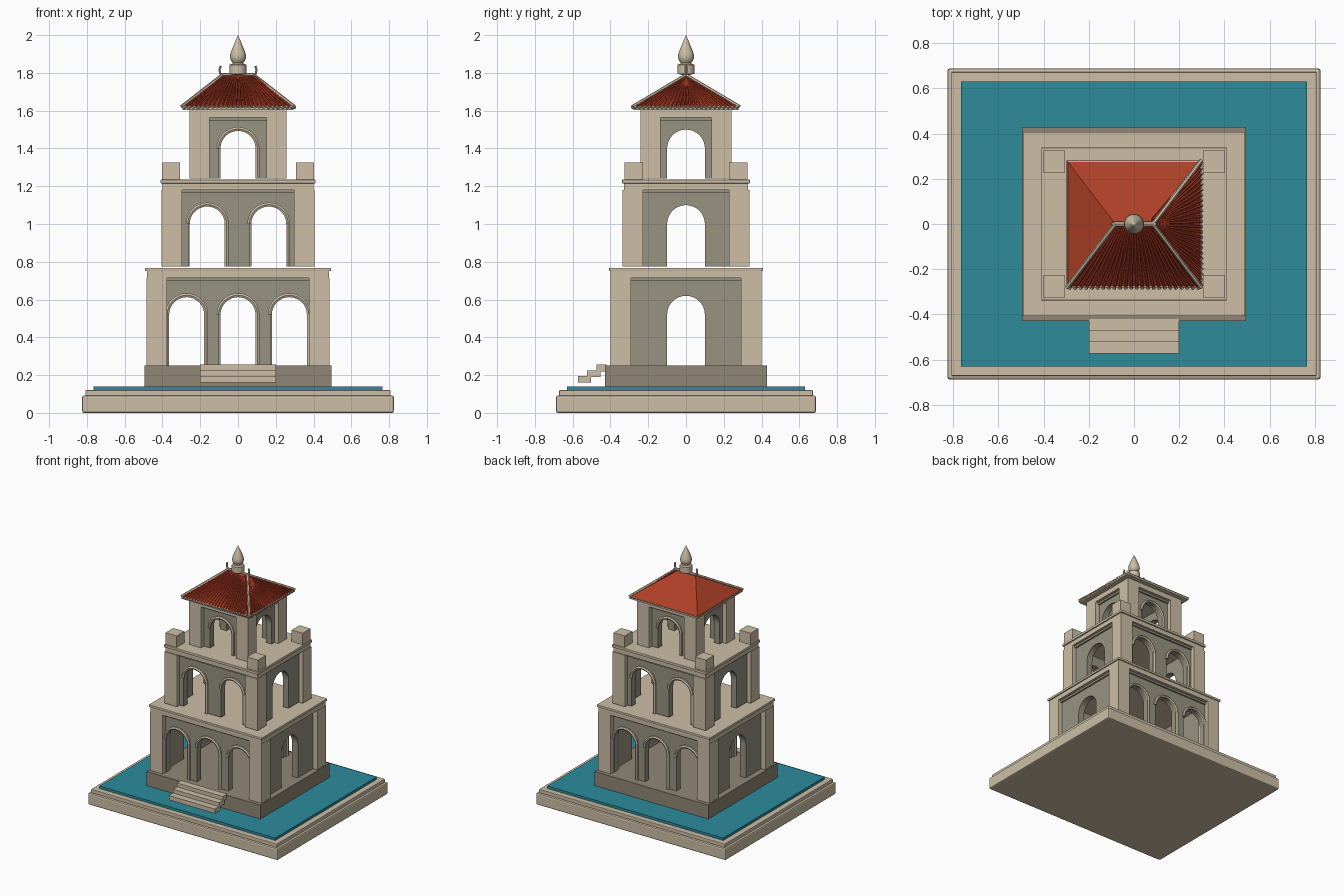
import bpy, bmesh, math
from mathutils import Vector, Matrix

if "Cube" in bpy.data.objects:
    bpy.data.objects.remove(bpy.data.objects["Cube"])


def material(name, rgb):
    m = bpy.data.materials.new(name)
    m.diffuse_color = (*rgb, 1)
    m.use_nodes = True
    m.node_tree.nodes["Principled BSDF"].inputs["Base Color"].default_value = m.diffuse_color
    return m


STONE = material("pale_stone", (0.61, 0.52, 0.385))
WALL = material("grey_wall", (0.31, 0.29, 0.22))
PLINTH = material("dark_stone", (0.28, 0.245, 0.18))
WATER = material("teal_water", (0.026, 0.26, 0.33))
ROOF = material("red_roof", (0.42, 0.05, 0.02))
TILE = material("red_tile", (0.36, 0.035, 0.014))


def add_mesh(name, bm, mat):
    bmesh.ops.recalc_face_normals(bm, faces=bm.faces)
    me = bpy.data.meshes.new(name)
    bm.to_mesh(me)
    bm.free()
    me.materials.append(mat)
    ob = bpy.data.objects.new(name, me)
    bpy.context.collection.objects.link(ob)
    return ob


def box(name, x, y, z, mat, bevel=0):
    """Box from (min, max) ranges."""
    bm = bmesh.new()
    bmesh.ops.create_cube(bm, size=1)
    for v in bm.verts:
        v.co = Vector([r[0] + (c + 0.5) * (r[1] - r[0]) for c, r in zip(v.co, (x, y, z))])
    ob = add_mesh(name, bm, mat)
    if bevel:
        mod = ob.modifiers.new("bevel", 'BEVEL')
        mod.width, mod.segments = bevel, 2
    return ob


def slab(name, hx, hy, z0, z1, mat, bevel=0):
    return box(name, (-hx, hx), (-hy, hy), (z0, z1), mat, bevel)


def corners(name, hx, hy, size, z0, z1, mat):
    """Four square posts at the corners of a rectangle."""
    for sx in (-1, 1):
        for sy in (-1, 1):
            box(name, sorted((sx * hx, sx * (hx - size))),
                sorted((sy * hy, sy * (hy - size))), (z0, z1), mat)


def tubes(name, paths, radius, mat, res=1):
    cu = bpy.data.curves.new(name, 'CURVE')
    cu.dimensions = '3D'
    cu.bevel_depth, cu.bevel_resolution, cu.use_fill_caps = radius, res, True
    for path in paths:
        sp = cu.splines.new('POLY')
        sp.points.add(len(path) - 1)
        for p, co in zip(sp.points, path):
            p.co = (*co, 1)
    cu.materials.append(mat)
    ob = bpy.data.objects.new(name, cu)
    bpy.context.collection.objects.link(ob)
    bpy.ops.object.select_all(action='DESELECT')
    ob.select_set(True)
    bpy.context.view_layer.objects.active = ob
    bpy.ops.object.convert(target='MESH')
    bpy.ops.object.shade_smooth_by_angle()


R = 0.1          # arch radius
THICK = 0.05     # wall thickness


def arc(cx, spring, r=R, n=16):
    """Half circle from left to right as (x, z)."""
    return [(cx - r * math.cos(math.pi * i / n), spring + r * math.sin(math.pi * i / n))
            for i in range(n + 1)]


def arched_wall(name, half, dist, z0, z1, centres, spring, turn):
    """Wall with arched openings; stands at -y by dist, then turned about z."""
    pts = [(-half, z0)]
    for c in centres:
        pts += [(c - R, z0)] + arc(c, spring) + [(c + R, z0)]
    pts += [(half, z0), (half, z1), (-half, z1)]
    bm = bmesh.new()
    face = bm.faces.new([bm.verts.new((x, -dist, z)) for x, z in pts])
    geo = bmesh.ops.extrude_face_region(bm, geom=[face])["geom"]
    bmesh.ops.translate(bm, vec=(0, THICK, 0),
                        verts=[g for g in geo if isinstance(g, bmesh.types.BMVert)])
    bmesh.ops.rotate(bm, verts=bm.verts, matrix=Matrix.Rotation(turn, 3, 'Z'))
    add_mesh(name, bm, WALL)


def storey(label, hx, hy, post, z0, z1, spring, centres, inset=0.035):
    corners(label + "_corner_pillar", hx, hy, post, z0, z1, STONE)
    wx, wy = hx - inset, hy - inset
    for s in (0, 1):
        turn = s * math.pi
        arched_wall(label + "_arcade_wall", wx, wy, z0, z1, centres, spring, turn)
        arched_wall(label + "_side_wall", wy - THICK, wx, z0, z1, [0], spring, turn + math.pi / 2)
        # arch mouldings: curved hood with one leg running to the floor
        rot = Matrix.Rotation(turn, 3, 'Z')
        paths = [[rot @ Vector((x, -wy - 0.004, z)) for x, z in
                  arc(c, spring, R + 0.003) + [(c + R + 0.003, z0)]] for c in centres]
        tubes(label + "_arch_moulding", paths, 0.012, STONE)
        # thin strip under the beam
        box(label + "_wall_cap", (-wx, wx), sorted(((1 - 2 * s) * wy, (1 - 2 * s) * (wy + 0.012))),
            (z1 - 0.016, z1), WALL)
        box(label + "_wall_cap", sorted(((1 - 2 * s) * wx, (1 - 2 * s) * (wx + 0.012))), (-wy, wy),
            (z1 - 0.016, z1), WALL)


# base, pool and plinth
slab("base", 0.825, 0.688, 0.0, 0.092, STONE, 0.01)
slab("base_rim", 0.808, 0.672, 0.09, 0.12, STONE, 0.004)
slab("pool_water", 0.765, 0.63, 0.12, 0.14, WATER)
slab("plinth", 0.495, 0.43, 0.12, 0.25, PLINTH)

# front steps
for i in range(3):
    y = -0.573 + 0.05 * i
    z = 0.16 + 0.03 * i
    box("front_step", (-0.2, 0.2), (y, min(y + 0.07, -0.42)), (z, z + 0.035), STONE)

# ground storey
storey("ground", 0.485, 0.40, 0.108, 0.25, 0.713, 0.52, [-0.272, 0, 0.272])
slab("ground_frieze", 0.483, 0.40, 0.713, 0.75, STONE)
slab("ground_cornice", 0.492, 0.408, 0.75, 0.768, STONE, 0.003)

# middle storey
storey("middle", 0.405, 0.335, 0.108, 0.775, 1.18, 1.0, [-0.163, 0.163])
slab("middle_frieze", 0.40, 0.328, 1.18, 1.215, STONE)
slab("middle_cornice", 0.41, 0.338, 1.215, 1.235, STONE, 0.003)
corners("parapet_block", 0.403, 0.325, 0.097, 1.235, 1.325, STONE)

# top storey
storey("top", 0.257, 0.24, 0.105, 1.24, 1.563, 1.4, [0])
slab("top_frieze", 0.257, 0.24, 1.563, 1.603, STONE)
slab("eave_board", 0.295, 0.278, 1.603, 1.622, STONE)

# hipped roof
EX, EY, EZ, RX, RZ = 0.298, 0.282, 1.618, 0.083, 1.785
bm = bmesh.new()
a, b, c, d = [bm.verts.new((sx * EX, sy * EY, EZ)) for sx, sy in ((-1, -1), (1, -1), (1, 1), (-1, 1))]
e, f = bm.verts.new((-RX, 0, RZ)), bm.verts.new((RX, 0, RZ))
for loop in ((a, b, f, e), (b, c, f), (c, d, e, f), (d, a, e), (d, c, b, a)):
    bm.faces.new(loop)
add_mesh("roof", bm, ROOF)

# rounded tile rows fanning down the front and right slopes, with pale end caps
rows, caps = [], []
N = 24
for i in range(N):
    t = 2 * (i + 0.5) / N - 1
    for top, low in (((t * RX, 0, RZ), (t * EX, -EY, EZ)),
                     ((RX, t * 0.02, RZ - 0.005), (EX, t * EY, EZ))):
        p, q = Vector(top), Vector(low)
        rows.append([p, q])
        caps.append([p.lerp(q, 0.985), p.lerp(q, 1.015)])
tubes("roof_tile_row", rows, 0.007, TILE)
tubes("tile_end_cap", caps, 0.0085, STONE)

# ridge, hips and curled ridge ends
up = Vector((0, 0, 0.004))
hips = [[Vector((sx * RX, 0, RZ)) + up, Vector((sx * EX, sy * EY, EZ)) + up]
        for sx, sy in ((-1, -1), (1, -1), (1, 1))]
tubes("hip_ridge", hips, 0.009, STONE)
tubes("top_ridge", [[(-0.09, 0, RZ + 0.003), (0.09, 0, RZ + 0.003)]], 0.011, STONE, 2)
tubes("ridge_curl", [[(s * 0.08, 0, 1.79), (s * 0.094, 0, 1.797), (s * 0.098, 0, 1.815),
                      (s * 0.092, 0, 1.837)] for s in (-1, 1)], 0.007, STONE)

# turned finial
profile = [(0, 1.785), (0.045, 1.795), (0.045, 1.843), (0.03, 1.848), (0.03, 1.856),
           (0.04, 1.87), (0.043, 1.888), (0.038, 1.91), (0.024, 1.945), (0.011, 1.975), (0, 2.0)]
bm = bmesh.new()
vs = [bm.verts.new((r, 0, z)) for r, z in profile]
edges = [bm.edges.new(p) for p in zip(vs, vs[1:])]
bmesh.ops.spin(bm, geom=vs + edges, cent=(0, 0, 0), axis=(0, 0, 1), angle=2 * math.pi, steps=20)
bmesh.ops.remove_doubles(bm, verts=bm.verts, dist=1e-5)
finial = add_mesh("finial", bm, STONE)
bpy.ops.object.select_all(action='DESELECT')
finial.select_set(True)
bpy.context.view_layer.objects.active = finial
bpy.ops.object.shade_smooth_by_angle()
